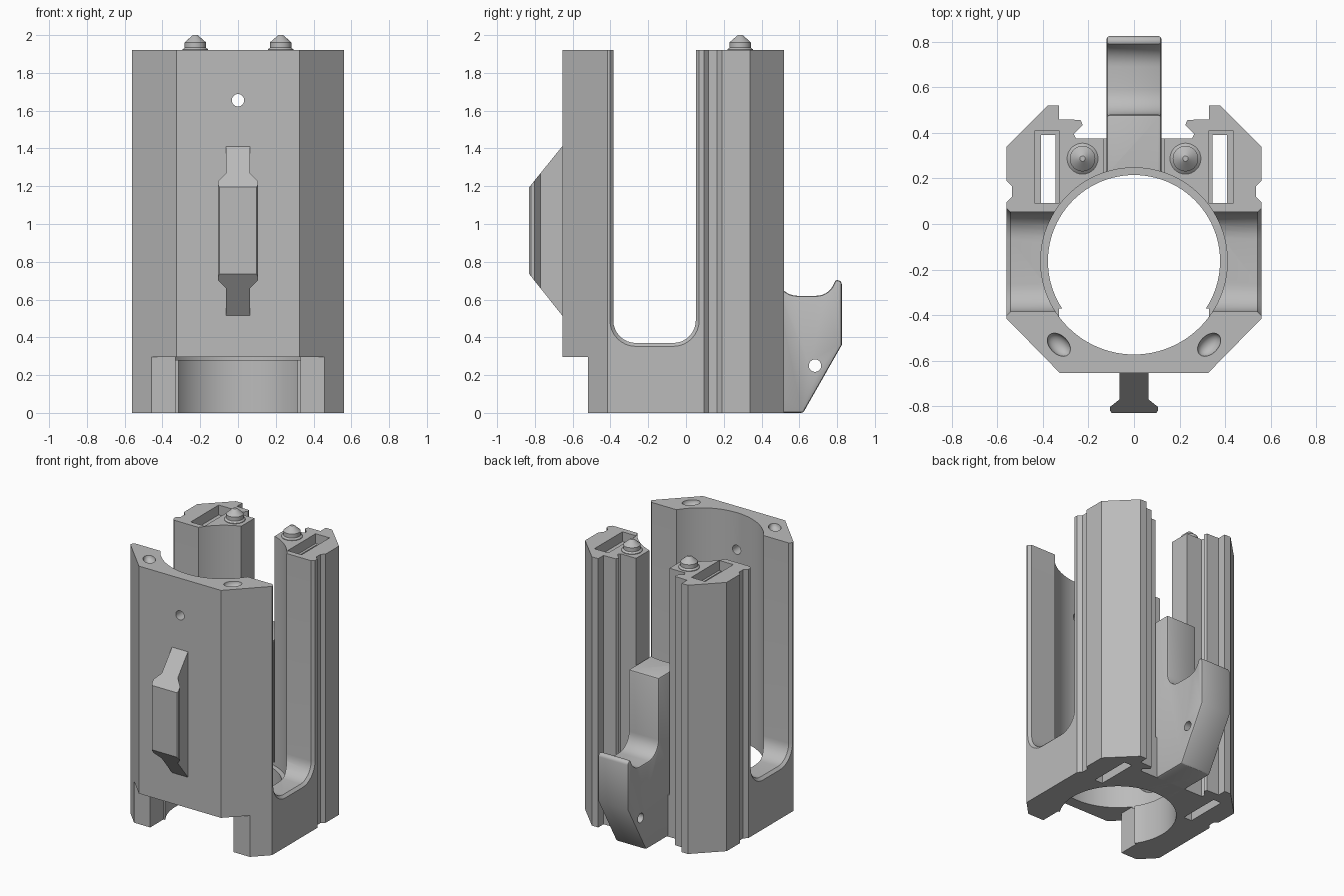
import bpy
import bmesh
from math import sin, cos, pi, radians
from mathutils import Matrix, Vector

old = bpy.data.objects.get("Cube")
if old:
    bpy.data.objects.remove(old, do_unlink=True)

grey = bpy.data.materials.new("plain grey")
grey.use_nodes = True
colour = (0.5, 0.5, 0.5, 1)
grey.diffuse_color = colour
grey.node_tree.nodes["Principled BSDF"].inputs["Base Color"].default_value = colour

BORE_Y = -0.163
TOP = 1.92


def finish(bm, name):
    bmesh.ops.recalc_face_normals(bm, faces=bm.faces)
    mesh = bpy.data.meshes.new(name)
    bm.to_mesh(mesh)
    bm.free()
    mesh.materials.append(grey)
    ob = bpy.data.objects.new(name, mesh)
    bpy.context.collection.objects.link(ob)
    return ob


def loft(name, rings):
    bm = bmesh.new()
    loops = [[bm.verts.new(p) for p in ring] for ring in rings]
    n = len(loops[0])
    for a, b in zip(loops, loops[1:]):
        for i in range(n):
            j = (i + 1) % n
            bm.faces.new((a[i], a[j], b[j], b[i]))
    bm.faces.new(loops[0])
    bm.faces.new(loops[-1])
    return finish(bm, name)


def prism_z(name, pts, z0, z1):
    return loft(name, [[(x, y, z) for x, y in pts] for z in (z0, z1)])


def prism_x(name, pts, x0, x1):
    return loft(name, [[(x, y, z) for y, z in pts] for x in (x0, x1)])


def box(name, x0, x1, y0, y1, z0, z1):
    return prism_z(name, [(x0, y0), (x1, y0), (x1, y1), (x0, y1)], z0, z1)


def circle(r, cx=0, cy=0, n=96):
    return [(cx + r * cos(2 * pi * i / n), cy + r * sin(2 * pi * i / n)) for i in range(n)]


def arc(cx, cy, r, a0, a1, n=8):
    angles = [radians(a0 + (a1 - a0) * i / n) for i in range(n + 1)]
    return [(cx + r * cos(a), cy + r * sin(a)) for a in angles]


def apply(ob, mod):
    bpy.context.view_layer.objects.active = ob
    bpy.ops.object.modifier_apply(modifier=mod.name)


def boolean(ob, cutter, op="DIFFERENCE"):
    mod = ob.modifiers.new("cut", "BOOLEAN")
    mod.operation = op
    mod.solver = "EXACT"
    mod.object = cutter
    apply(ob, mod)
    bpy.data.objects.remove(cutter, do_unlink=True)


def smooth(ob):
    bpy.ops.object.select_all(action="DESELECT")
    ob.select_set(True)
    bpy.context.view_layer.objects.active = ob
    bpy.ops.object.shade_smooth_by_angle(angle=radians(30))


# Body: eight-sided housing with side grooves and dovetail channels at the back
half = [(0.325, -0.655), (0.56, -0.415), (0.56, 0.095), (0.535, 0.12), (0.535, 0.165),
        (0.56, 0.19), (0.56, 0.34), (0.38, 0.52), (0.33, 0.52), (0.33, 0.46),
        (0.235, 0.457), (0.225, 0.435), (0.265, 0.395), (0.255, 0.375)]
body = prism_z("body", half + [(-x, y) for x, y in reversed(half)], 0, TOP)

# Main bore, with a narrower seat at the bottom
boolean(body, prism_z("bore", circle(0.41, 0, BORE_Y), 0.28, 2.2))
boolean(body, prism_z("seat_bore", circle(0.378, 0, BORE_Y), -0.2, 0.5))

# Back gap between the columns, and the notch at the bottom of the front
boolean(body, box("back_gap", -0.132, 0.132, 0.1, 0.7, 0.3, 2.2))
boolean(body, box("front_notch", -1, 1, -1, -0.52, -0.1, 0.295))
boolean(body, box("front_opening", -0.33, 0.33, -0.9, -0.37, -0.1, 0.295))


# Round-bottomed side windows, chamfered at the outside
def u_shape(grow):
    y0, y1, z0, r = -0.385 - grow, 0.052 + grow, 0.37 - grow, 0.12 + grow
    return ([(y0, 2.2)] + arc(y0 + r, z0 + r, r, 180, 270)
            + arc(y1 - r, z0 + r, r, 270, 360) + [(y1, 2.2)])


for s in (1, -1):
    rings = [(0.25, 0), (0.542, 0), (0.582, 0.04)]
    boolean(body, loft("window", [[(s * x, y, z) for y, z in u_shape(g)] for x, g in rings]))
    # Rectangular channel through each column, wider at the mouth
    for x0, x1, y1, z0, z1 in ((0.345, 0.408, 0.39, -0.1, 2.1), (0.328, 0.438, 0.408, 1.85, 2.1)):
        boolean(body, box("channel", min(s * x0, s * x1), max(s * x0, s * x1), 0.092, y1, z0, z1))
    # Oval dimple on the front rim
    bm = bmesh.new()
    bmesh.ops.create_uvsphere(bm, u_segments=24, v_segments=12, radius=1)
    bm.transform(Matrix.Translation((s * 0.33, -0.53, TOP)) @ Matrix.Rotation(s * radians(45), 4, "Z")
                 @ Matrix.Diagonal((0.06, 0.04, 0.04, 1)))
    boolean(body, finish(bm, "dimple"))

# Small hole through the front wall
boolean(body, loft("front_hole", [[(x, y, z) for x, z in circle(0.033, 0, 1.655, 24)]
                                  for y in (-0.8, -0.4)]))
smooth(body)

# Front rail: flared section trimmed to a sloping side outline
rail_half = [(0.063, -0.64), (0.063, -0.77), (0.105, -0.803), (0.105, -0.82), (0.098, -0.83)]
rail = prism_z("front_rail", rail_half + [(-x, y) for x, y in reversed(rail_half)], 0.4, 1.5)
trim = prism_x("rail_trim", [(-0.64, 0.496), (-0.83, 0.735), (-0.83, 1.195), (-0.64, 1.43)], -0.3, 0.3)
boolean(rail, trim, "INTERSECT")
smooth(rail)

# Back hook with upright plate
profile = ([(0.18, 0), (0.62, 0), (0.825, 0.36)] + arc(0.802, 0.68, 0.023, 0, 120, 5)
           + arc(0.69, 0.72, 0.1, -30, -90, 6) + arc(0.59, 0.73, 0.11, 270, 180, 8)
           + [(0.48, 1.17), (0.18, 1.17)])
hook = prism_x("back_hook", profile, -0.12, 0.12)
bevel = hook.modifiers.new("soft edges", "BEVEL")
bevel.width = 0.012
bevel.segments = 2
bevel.limit_method = "ANGLE"
bevel.angle_limit = radians(50)
apply(hook, bevel)
boolean(hook, prism_z("hook_bore", circle(0.41, 0, BORE_Y), 0.28, 2))
boolean(hook, prism_z("hook_seat", circle(0.378, 0, BORE_Y), -0.2, 0.5))
boolean(hook, prism_x("hook_hole", circle(0.033, 0.683, 0.25, 24), -0.3, 0.3))
smooth(hook)

# Stepped pegs on top of the two columns
for side, s in (("left", 1), ("right", -1)):
    steps = [(0.068, TOP - 0.01), (0.068, TOP + 0.004), (0.056, TOP + 0.014),
             (0.056, TOP + 0.042), (0.022, 1.992), (0.012, 2.0)]
    peg = loft(side + "_peg", [[(x, y, z) for x, y in circle(r, s * 0.226, 0.287, 32)]
                               for r, z in steps])
    smooth(peg)
